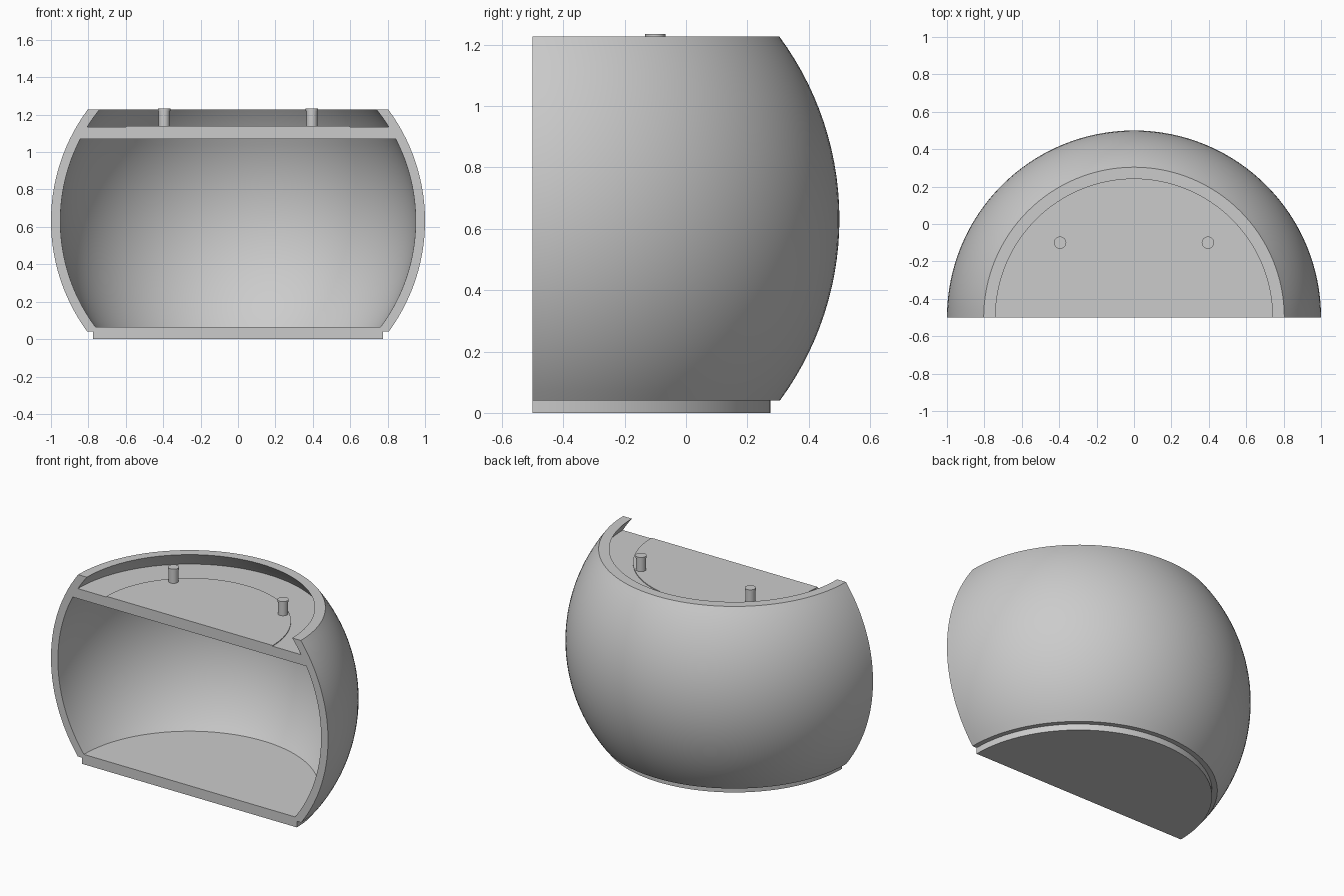
import bpy, bmesh, math
from mathutils import Matrix, Vector

cube = bpy.data.objects.get("Cube")
if cube:
    bpy.data.objects.remove(cube, do_unlink=True)

CUT_Y = -0.5      # plane of the flat open front
MID_Z = 0.632     # height of the sphere centre
SEGMENTS = 64

grey = bpy.data.materials.new("light grey")
grey.use_nodes = True
colour = (0.6, 0.6, 0.6, 1)
grey.diffuse_color = colour
grey.node_tree.nodes["Principled BSDF"].inputs["Base Color"].default_value = colour


def arc(radius, z_from, z_to, steps=28):
    """Points (r, z) on a sphere outline between two heights."""
    a = math.asin((z_from - MID_Z) / radius)
    b = math.asin((z_to - MID_Z) / radius)
    angles = [a + (b - a) * i / steps for i in range(steps + 1)]
    return [(radius * math.cos(t), MID_Z + radius * math.sin(t)) for t in angles]


def revolve(name, profile, centre, sweep, segments):
    """Turn a closed (r, z) profile about a vertical axis; cap partial sweeps."""
    bm = bmesh.new()
    rings = []
    full = sweep > 6
    for i in range(segments + (0 if full else 1)):
        turn = Matrix.Rotation(sweep * i / segments, 3, 'Z')
        rings.append([bm.verts.new(turn @ Vector((r, 0, z))) for r, z in profile])
    n = len(profile)
    for i in range(segments):
        p, q = rings[i], rings[(i + 1) % len(rings)]
        for j in range(n):
            k = (j + 1) % n
            if profile[j][0] or profile[k][0]:      # skip edges on the axis
                bm.faces.new((p[j], p[k], q[k], q[j]))
    if not full:
        bm.faces.new(rings[0])
        bm.faces.new(rings[-1])
    bmesh.ops.remove_doubles(bm, verts=bm.verts, dist=1e-5)
    bmesh.ops.recalc_face_normals(bm, faces=bm.faces)
    mesh = bpy.data.meshes.new(name)
    bm.to_mesh(mesh)
    bm.free()
    mesh.materials.append(grey)
    obj = bpy.data.objects.new(name, mesh)
    obj.location = centre
    bpy.context.collection.objects.link(obj)
    bpy.ops.object.select_all(action='DESELECT')
    obj.select_set(True)
    bpy.context.view_layer.objects.active = obj
    bpy.ops.object.shade_smooth_by_angle(angle=math.radians(25))
    return obj


# Half-round shell: stepped foot, outer wall, top rim, raised shelf, cavity
shell_profile = (
    [(0, 0), (0.775, 0), (0.775, 0.04)]
    + arc(1.0, 0.04, 1.227)
    + arc(0.95, 1.227, 1.135, 6)
    + [(0.6, 1.135), (0.6, 1.14), (0, 1.14), (0, 1.07)]
    + arc(0.95, 1.07, 0.065)
    + [(0, 0.065)]
)
revolve("half_round_shell", shell_profile, (0, CUT_Y, 0), math.pi, SEGMENTS)

# Two pins with slightly wider heads standing on the shelf
pin_profile = [(0, 1.13), (0.03, 1.13), (0.03, 1.22), (0.033, 1.22),
               (0.033, 1.234), (0, 1.234)]
for side, x in (("right", -0.395), ("left", 0.395)):
    revolve(side + "_pin", pin_profile, (x, -0.1, 0), math.tau, 24)
